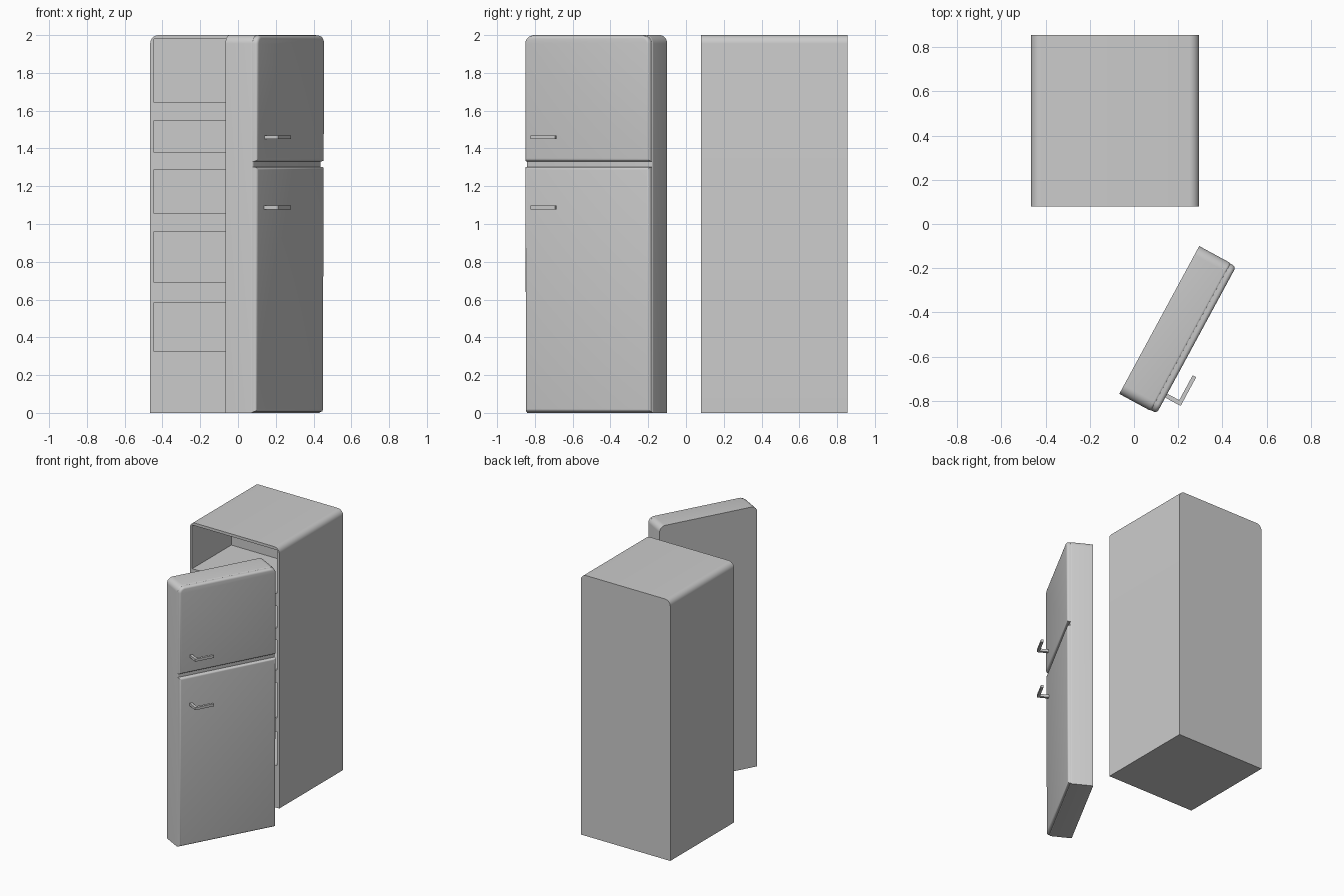
import bpy, bmesh, math
from mathutils import Matrix, Vector

if "Cube" in bpy.data.objects:
    bpy.data.objects.remove(bpy.data.objects["Cube"])


def add_object(name, bm, matrix=None):
    bmesh.ops.recalc_face_normals(bm, faces=bm.faces)
    me = bpy.data.meshes.new(name)
    bm.to_mesh(me)
    bm.free()
    ob = bpy.data.objects.new(name, me)
    bpy.context.collection.objects.link(ob)
    if matrix:
        ob.matrix_world = matrix
    return ob


def smooth(ob):
    bpy.ops.object.select_all(action='DESELECT')
    ob.select_set(True)
    bpy.context.view_layer.objects.active = ob
    bpy.ops.object.shade_smooth_by_angle(angle=math.radians(35))


def box(bm, x0, x1, y0, y1, z0, z1):
    m = Matrix.Translation(((x0 + x1) / 2, (y0 + y1) / 2, (z0 + z1) / 2))
    m = m @ Matrix.Diagonal((x1 - x0, y1 - y0, z1 - z0, 1))
    bmesh.ops.create_cube(bm, size=1, matrix=m)


def slab(x0, x1, y_front, y_back, z0, z1, r_top, bevel=0.0):
    """Upright block, rounded top side edges, optional rounded front rim."""
    pts = [(x0, z0), (x1, z0)]
    if r_top:
        for cx, a0 in ((x1 - r_top, 0), (x0 + r_top, 90)):
            for i in range(9):
                a = math.radians(a0 + i * 90 / 8)
                pts.append((cx + r_top * math.cos(a), z1 - r_top + r_top * math.sin(a)))
    else:
        pts += [(x1, z1), (x0, z1)]
    bm = bmesh.new()
    front = bm.faces.new([bm.verts.new((x, y_front, z)) for x, z in pts])
    ext = bmesh.ops.extrude_face_region(bm, geom=[front], use_keep_orig=True)
    moved = [g for g in ext['geom'] if isinstance(g, bmesh.types.BMVert)]
    bmesh.ops.translate(bm, verts=moved, vec=(0, y_back - y_front, 0))
    bmesh.ops.recalc_face_normals(bm, faces=bm.faces)
    if bevel:
        rim = [e for e in bm.edges if all(abs(v.co.y - y_front) < 1e-6 for v in e.verts)]
        bmesh.ops.bevel(bm, geom=rim, offset=bevel, segments=4, profile=0.5, affect='EDGES')
    return bm


# Cabinet with five recessed compartments
X0, X1, FRONT, BACK = -0.465, 0.295, 0.08, 0.855
cabinet = add_object("cabinet", slab(X0, X1, FRONT, BACK, 0, 2, 0.045))
cut = bmesh.new()
for z0, z1 in ((1.644, 1.979), (1.379, 1.549), (1.056, 1.289), (0.69, 0.96), (0.324, 0.584)):
    box(cut, X0 + 0.02, X1 - 0.02, FRONT - 0.1, FRONT + 0.475, z0, z1)
cutter = add_object("compartment_cutter", cut)
cutter.hide_render = True
mod = cabinet.modifiers.new("compartments", 'BOOLEAN')
mod.object = cutter
mod.operation = 'DIFFERENCE'
mod.solver = 'EXACT'
bpy.context.view_layer.objects.active = cabinet
bpy.ops.object.modifier_apply(modifier=mod.name)
bpy.data.objects.remove(cutter)
smooth(cabinet)

# Door assembly: local x = 0 at the hinge side, local -y points outward
W = 0.76
hinge = Matrix.Translation(Vector((0.295, -0.10, 0))) @ Matrix.Rotation(math.radians(61.6), 4, 'Z')

smooth(add_object("door_base", slab(-W, 0, -0.165, 0, 0, 2, 0.045, 0.012), hinge))

# Front panels, leaning back very slightly toward the bottom
for name, z0, z1, r in (("upper_panel", 1.332, 1.997, 0.043), ("lower_panel", 0.006, 1.302, 0)):
    bm = slab(-W + 0.003, -0.003, -0.191, -0.13, z0, z1, r, 0.016)
    for v in bm.verts:
        v.co.y += 0.008 * (1 - v.co.z / 2)
    smooth(add_object(name, bm, hinge))

# L-shaped handles
for name, z in (("upper_handle", 1.459), ("lower_handle", 1.087)):
    prof = [(-0.676, -0.18), (-0.676, -0.27), (-0.528, -0.27),
            (-0.528, -0.252), (-0.656, -0.252), (-0.656, -0.18)]
    bm = bmesh.new()
    f = bm.faces.new([bm.verts.new((x, y, z - 0.01)) for x, y in prof])
    ext = bmesh.ops.extrude_face_region(bm, geom=[f], use_keep_orig=True)
    bmesh.ops.translate(bm, vec=(0, 0, 0.02),
                        verts=[g for g in ext['geom'] if isinstance(g, bmesh.types.BMVert)])
    add_object(name, bm, hinge)
